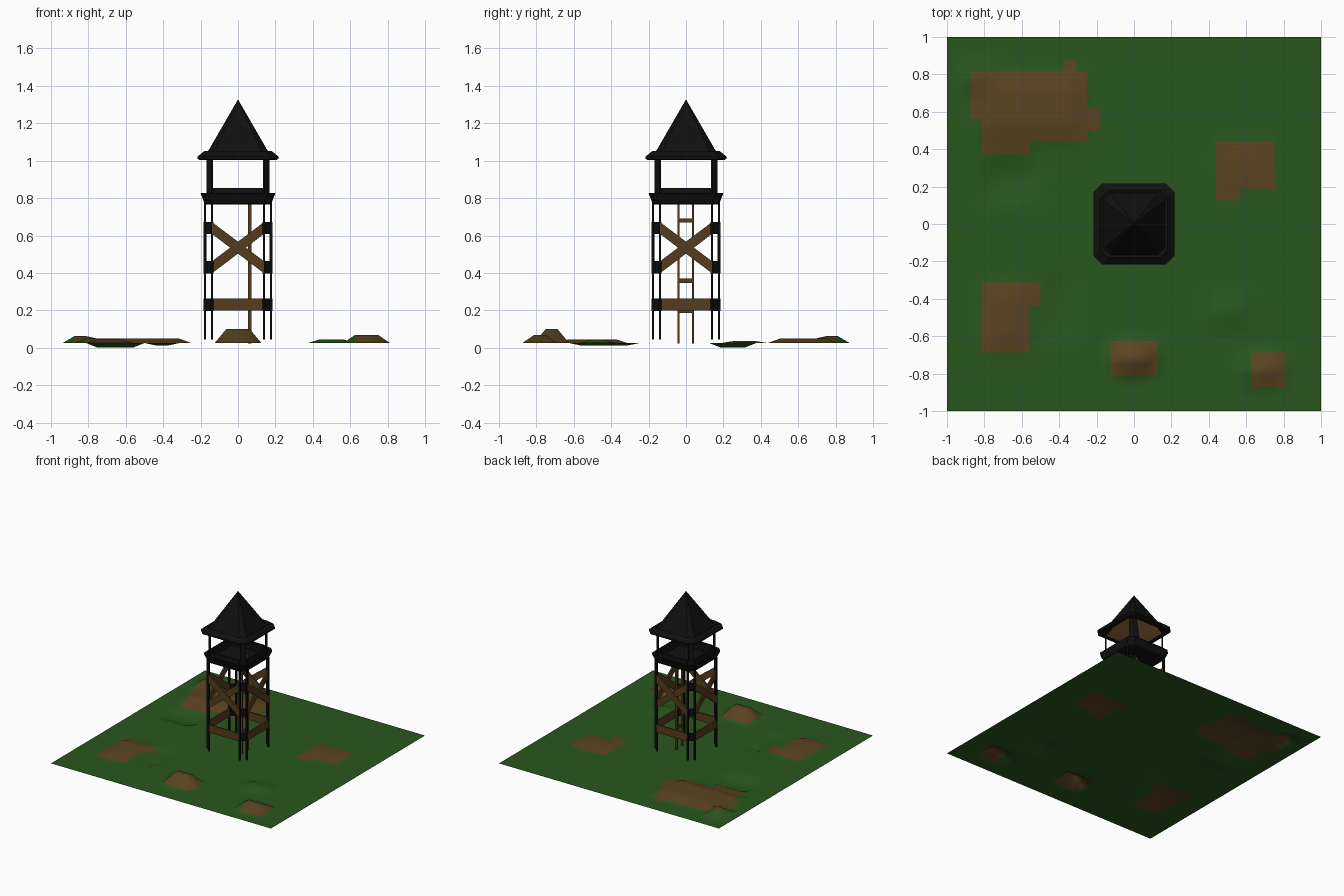
import bpy, bmesh
from math import pi
from mathutils import Vector, Matrix

if "Cube" in bpy.data.objects:
    bpy.data.objects.remove(bpy.data.objects["Cube"])


def material(name, rgb):
    m = bpy.data.materials.new(name)
    m.diffuse_color = (*rgb, 1)
    m.use_nodes = True
    m.node_tree.nodes["Principled BSDF"].inputs["Base Color"].default_value = m.diffuse_color
    return m


GREEN = material("grass", (0.022, 0.095, 0.013))
DIRT = material("dirt", (0.105, 0.058, 0.015))
BLACK = material("dark_timber", (0.005, 0.005, 0.005))
BROWN = material("brown_timber", (0.09, 0.045, 0.012))


def finish(name, bm, *mats):
    me = bpy.data.meshes.new(name)
    bm.to_mesh(me)
    bm.free()
    for m in mats:
        me.materials.append(m)
    ob = bpy.data.objects.new(name, me)
    bpy.context.collection.objects.link(ob)
    return ob


def bar(bm, a, b, side, up):
    """Bar from a to b; side and up are the half extents of its section."""
    a, b, s, u = map(Vector, (a, b, side, up))
    rings = [[bm.verts.new(p + i * s + j * u) for i, j in ((-1, -1), (1, -1), (1, 1), (-1, 1))]
             for p in (a, b)]
    faces = [bm.faces.new(r) for r in rings]
    faces += [bm.faces.new((rings[0][k], rings[0][(k + 1) % 4], rings[1][(k + 1) % 4], rings[1][k]))
              for k in range(4)]
    bmesh.ops.recalc_face_normals(bm, faces=faces)


def four_sides(bm):
    """Repeat the front geometry around the other three sides."""
    geom = bm.verts[:] + bm.edges[:] + bm.faces[:]
    for k in (1, 2, 3):
        new = bmesh.ops.duplicate(bm, geom=geom)["geom"]
        bmesh.ops.rotate(bm, verts=[v for v in new if isinstance(v, bmesh.types.BMVert)],
                         cent=(0, 0, 0), matrix=Matrix.Rotation(k * pi / 2, 3, 'Z'))


def loft(name, rings, mats, inner=0):
    """Loft of chamfered squares (half width, z, chamfer); first spans use the second material."""
    bm = bmesh.new()
    loops = []
    for r, z, c in rings:
        pts = []
        for k in range(4):
            m = Matrix.Rotation(k * pi / 2, 3, 'Z')
            pts += [m @ Vector((r - c, -r, z)), m @ Vector((r, c - r, z))]
        loops.append([bm.verts.new(p) for p in pts])
    for n, (a, b) in enumerate(zip(loops, loops[1:])):
        for k in range(8):
            f = bm.faces.new((a[k], a[(k + 1) % 8], b[(k + 1) % 8], b[k]))
            f.material_index = int(n < inner and k % 2 == 1)
    bm.faces.new(loops[0])
    bm.faces.new(loops[-1])
    bmesh.ops.recalc_face_normals(bm, faces=bm.faces)
    return finish(name, bm, *mats)


# Ground sheet with mounds, dips and dirt patches
mounds = [(-.0625, .0625, -.75, -.6875, .1), (.625, .75, -.8125, -.75, .068),
          (.5, .6875, .25, .375, .035), (.4375, .5625, -.5, -.4375, .045),
          (-.75, -.625, -.625, -.375, .045), (-.8125, -.3125, .5, .75, .048),
          (-.875, -.8125, .75, .8125, .062), (-.75, -.5625, .1875, .3125, 0),
          (-.4375, -.375, -.5625, -.3125, .012)]
patches = [(-.875, -.25, .5625, .8125), (-.8125, -.25, .4375, .5625), (-.8125, -.5625, .375, .4375),
           (-.375, -.3125, .8125, .875), (-.25, -.1875, .5, .625), (.4375, .75, .1875, .4375),
           (.4375, .5625, .125, .1875), (-.8125, -.5625, -.6875, -.3125),
           (-.5625, -.5, -.4375, -.3125), (-.125, .125, -.8125, -.625), (.625, .8125, -.875, -.6875)]


def inside(p, x0, x1, y0, y1):
    return x0 - .01 < p.x < x1 + .01 and y0 - .01 < p.y < y1 + .01


bm = bmesh.new()
bmesh.ops.create_grid(bm, x_segments=32, y_segments=32, size=1)
for v in bm.verts:
    v.co.z = .025
    for *box, h in mounds:
        if inside(v.co, *box):
            v.co.z = h
for f in bm.faces:
    f.smooth = True
    f.material_index = int(any(inside(f.calc_center_median(), *p) for p in patches))
finish("ground", bm, GREEN, DIRT)

# Paired corner legs with dark corner blocks
bm = bmesh.new()
for x, y in ((.139, -.177), (.177, -.139)):
    bar(bm, (x, y, .043), (x, y, .78), (.006, 0, 0), (0, .006, 0))
for z in (.23, .43, .64):
    bar(bm, (.137, -.179, z), (.179, -.137, z), (.005, .005, 0), (0, 0, .033))
four_sides(bm)
finish("corner_legs", bm, BLACK)

# Cross braces and lower rails
bm = bmesh.new()
for z0, z1, y in ((.64, .43, -.178), (.43, .64, -.174), (.23, .23, -.177)):
    bar(bm, (-.139, y, z0), (.139, y, z1), (0, .006, 0), (0, 0, .032))
four_sides(bm)
finish("cross_braces", bm, BROWN)

# Ladder
bm = bmesh.new()
for y in (-.04, .037):
    bar(bm, (.062, y, .022), (.062, y, .81), (.009, 0, 0), (0, .006, 0))
for z in (.197, .358, .518, .68):
    bar(bm, (.062, -.04, z), (.062, .037, z), (.006, 0, 0), (0, 0, .011))
finish("ladder", bm, BROWN)

# Platform with flared skirt and parapet
loft("platform", [(.17, .765, .04), (.178, .77, .04), (.2, .826, .04), (.194, .828, .04),
                  (.17, .79, .035), (.168, .853, .035), (.156, .853, .033), (.156, .785, .033)], [BLACK])

# Upper corner posts
bm = bmesh.new()
bar(bm, (.151, -.151, .79), (.151, -.151, 1.03), (.014, .014, 0), (.004, -.004, 0))
four_sides(bm)
finish("upper_posts", bm, BLACK)

# Hollow roof with flared eave and brown lining
loft("roof", [(.006, 1.29, .002), (.15, 1.035, .036), (.172, 1.003, .04), (.205, 1.003, .044),
              (.216, 1.01, .045), (.216, 1.022, .045), (.18, 1.052, .04), (.166, 1.045, .038),
              (.157, 1.056, .036), (.0005, 1.327, .0002)], [BLACK, BROWN], inner=2)
